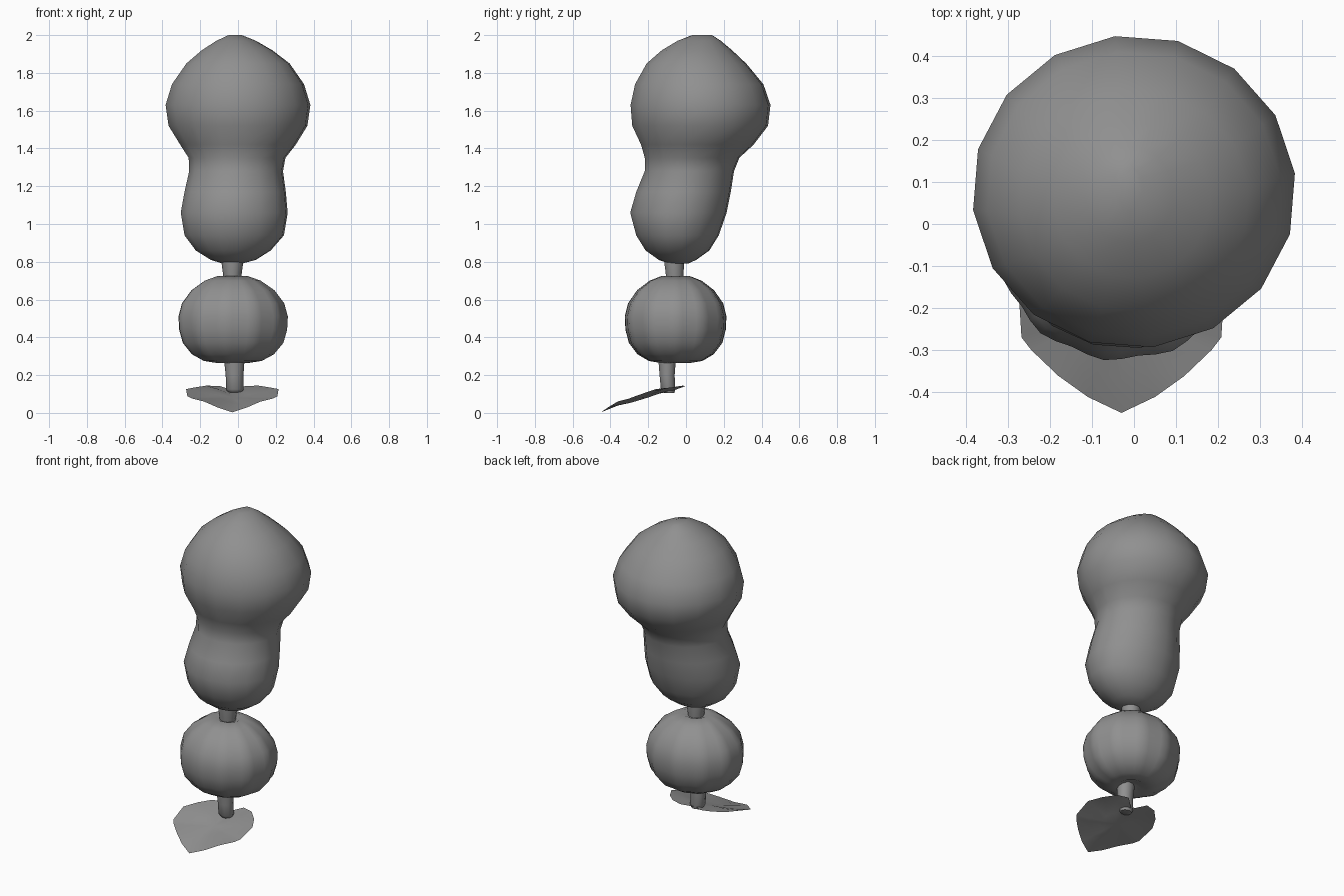
import bpy, bmesh, math
from math import sin, cos, pi

grey = bpy.data.materials.new("dark_grey")
grey.diffuse_color = (0.28, 0.28, 0.28, 1)


def finish(name, bm, angle=60):
    bmesh.ops.recalc_face_normals(bm, faces=bm.faces)
    me = bpy.data.meshes.new(name)
    bm.to_mesh(me)
    bm.free()
    me.materials.append(grey)
    ob = bpy.data.objects.new(name, me)
    bpy.context.collection.objects.link(ob)
    bpy.ops.object.select_all(action='DESELECT')
    ob.select_set(True)
    bpy.context.view_layer.objects.active = ob
    bpy.ops.object.shade_smooth_by_angle(angle=math.radians(angle))
    return ob


def loft(name, rings, sides, ribs=0, depth=0.0, twist=0.0):
    """Skin elliptical rings (z, cx, cy, rx, ry), optionally ribbed."""
    bm = bmesh.new()
    loops = []
    for z, cx, cy, rx, ry in rings:
        loop = []
        for i in range(sides):
            a = 2 * pi * (i + twist) / sides
            k = 1 - depth * (0.5 - 0.5 * cos(ribs * a)) if ribs else 1
            loop.append(bm.verts.new((cx + rx * k * cos(a), cy + ry * k * sin(a), z)))
        loops.append(loop)
    for a, b in zip(loops, loops[1:]):
        for i in range(sides):
            j = (i + 1) % sides
            bm.faces.new((a[i], a[j], b[j], b[i]))
    bm.faces.new(loops[0])
    bm.faces.new(loops[-1])
    return finish(name, bm)


# Large two-lobed gourd leaning backwards
loft("gourd", [
    (0.79, -0.03, -0.04, 0.05, 0.05),
    (0.81, -0.025, -0.045, 0.12, 0.10),
    (0.86, -0.025, -0.045, 0.20, 0.17),
    (0.94, -0.02, -0.045, 0.265, 0.22),
    (1.06, -0.02, -0.04, 0.285, 0.257),
    (1.17, -0.015, -0.013, 0.27, 0.252),
    (1.28, -0.01, 0.018, 0.25, 0.238),
    (1.35, -0.005, 0.032, 0.258, 0.252),
    (1.42, 0.0, 0.06, 0.308, 0.30),
    (1.52, 0.0, 0.075, 0.37, 0.362),
    (1.63, 0.0, 0.077, 0.386, 0.373),
    (1.74, 0.0, 0.07, 0.352, 0.342),
    (1.85, 0.0, 0.055, 0.275, 0.265),
    (1.92, -0.005, 0.058, 0.188, 0.187),
    (1.97, -0.01, 0.07, 0.105, 0.115),
    (2.0, -0.015, 0.085, 0.035, 0.053)], 16, twist=0.3)

# Ribbed pumpkin with dimpled ends
profile = [(0.29, 0.03), (0.265, 0.09), (0.275, 0.155), (0.31, 0.22), (0.37, 0.27),
           (0.44, 0.29), (0.51, 0.294), (0.58, 0.275), (0.65, 0.222),
           (0.70, 0.15), (0.725, 0.08), (0.705, 0.03)]
loft("pumpkin", [(z, -0.03, -0.055, r, r * 0.925) for z, r in profile],
     44, ribs=11, depth=0.04)

# Stems
loft("upper_stem", [(0.69, -0.03, -0.06, 0.045, 0.045),
                    (0.74, -0.03, -0.06, 0.05, 0.05),
                    (0.80, -0.03, -0.063, 0.058, 0.055),
                    (0.84, -0.03, -0.063, 0.058, 0.055)], 10)
loft("lower_stem", [(0.105, -0.015, -0.09, 0.035, 0.03),
                    (0.125, -0.017, -0.095, 0.047, 0.04),
                    (0.20, -0.018, -0.10, 0.047, 0.042),
                    (0.30, -0.02, -0.10, 0.056, 0.05)], 10)


# Drooping heart-shaped leaf with a gentle ripple
def leaf_height(x, y):
    pts = [(-0.45, 0.003), (-0.38, 0.035), (-0.25, 0.063), (-0.15, 0.1), (0.01, 0.137)]
    for (y0, z0), (y1, z1) in zip(pts, pts[1:]):
        if y <= y1:
            break
    z = z0 + (z1 - z0) * (y - y0) / (y1 - y0)
    u = abs(x + 0.03)
    return min(0.144, z + 0.12 * u + 0.006 * sin(38 * u) * sin(22 * y))


half = [(0, -0.45), (0.08, -0.412), (0.15, -0.362), (0.215, -0.3), (0.238, -0.27),
        (0.245, -0.16), (0.20, -0.08), (0.14, -0.02), (0.07, 0.0), (0, -0.06)]
outline = half + [(-x, y) for x, y in half[-2:0:-1]]
bm = bmesh.new()
loops = []
for s in (0.35, 0.7, 1.0):
    loop = []
    for x, y in outline:
        px, py = -0.03 + x * s, -0.2 + (y + 0.2) * s
        loop.append(bm.verts.new((px, py, leaf_height(px, py))))
    loops.append(loop)
n = len(outline)
centre = bm.verts.new((-0.03, -0.2, leaf_height(-0.03, -0.2)))
for i in range(n):
    j = (i + 1) % n
    bm.faces.new((centre, loops[0][i], loops[0][j]))
    for a, b in zip(loops, loops[1:]):
        bm.faces.new((a[i], b[i], b[j], a[j]))
finish("leaf", bm)
